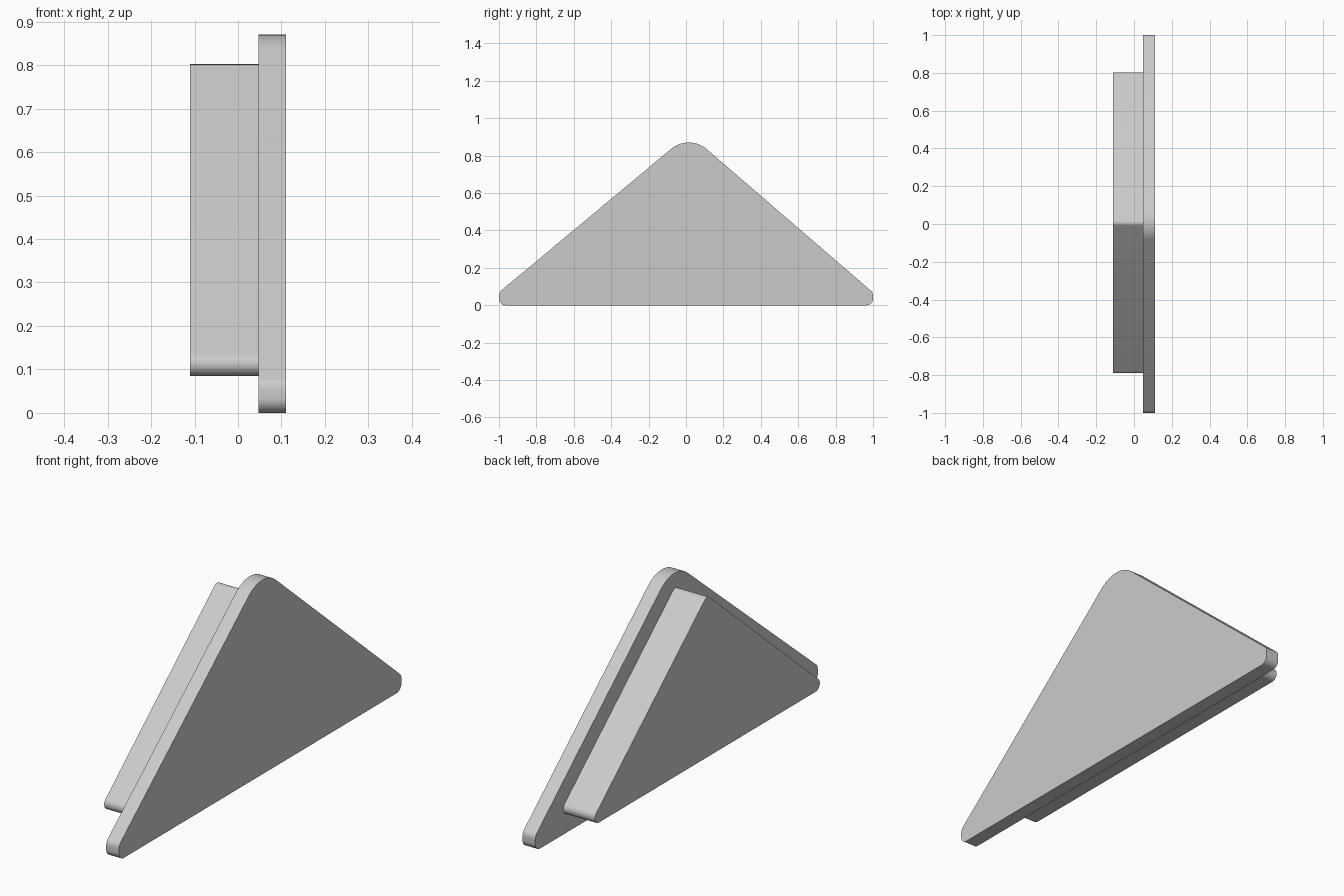
import bpy
import bmesh
from math import cos, sin, tau, radians
from mathutils import Vector
from mathutils.geometry import convex_hull_2d

cube = bpy.data.objects.get("Cube")
if cube:
    bpy.data.objects.remove(cube, do_unlink=True)

grey = bpy.data.materials.new("light grey")
grey.use_nodes = True
colour = (0.6, 0.6, 0.6, 1)
grey.diffuse_color = colour
grey.node_tree.nodes["Principled BSDF"].inputs["Base Color"].default_value = colour


def rounded_slab(name, corners, x0, x1, steps=64):
    """Extrude along x the outline wrapped around corner circles (y, z, radius)."""
    points = [Vector((y + r * cos(tau * i / steps), z + r * sin(tau * i / steps)))
              for y, z, r in corners for i in range(steps)]
    outline = [points[i] for i in convex_hull_2d(points)]
    bm = bmesh.new()
    face = bm.faces.new([bm.verts.new((x0, p.x, p.y)) for p in outline])
    result = bmesh.ops.extrude_face_region(bm, geom=[face], use_keep_orig=True)
    moved = [v for v in result["geom"] if isinstance(v, bmesh.types.BMVert)]
    bmesh.ops.translate(bm, verts=moved, vec=(x1 - x0, 0, 0))
    bmesh.ops.remove_doubles(bm, verts=bm.verts, dist=0.0002)
    bmesh.ops.recalc_face_normals(bm, faces=bm.faces)
    mesh = bpy.data.meshes.new(name)
    bm.to_mesh(mesh)
    bm.free()
    mesh.materials.append(grey)
    obj = bpy.data.objects.new(name, mesh)
    bpy.context.collection.objects.link(obj)
    bpy.ops.object.select_all(action="DESELECT")
    obj.select_set(True)
    bpy.context.view_layer.objects.active = obj
    bpy.ops.object.shade_smooth_by_angle(angle=radians(30))
    return obj


# Thin outer plate with a broad rounded peak and short upright ends
plate_ends = [(side * 0.965, z, 0.035) for side in (-1, 1) for z in (0.035, 0.052)]
rounded_slab("outer_plate", plate_ends + [(0.015, 0.722, 0.148)], 0.047, 0.11)

# Thicker inner block with tight corners
rounded_slab("inner_block",
             [(-0.762, 0.113, 0.028), (0.774, 0.113, 0.028), (0.008, 0.777, 0.025)],
             -0.11, 0.047)
